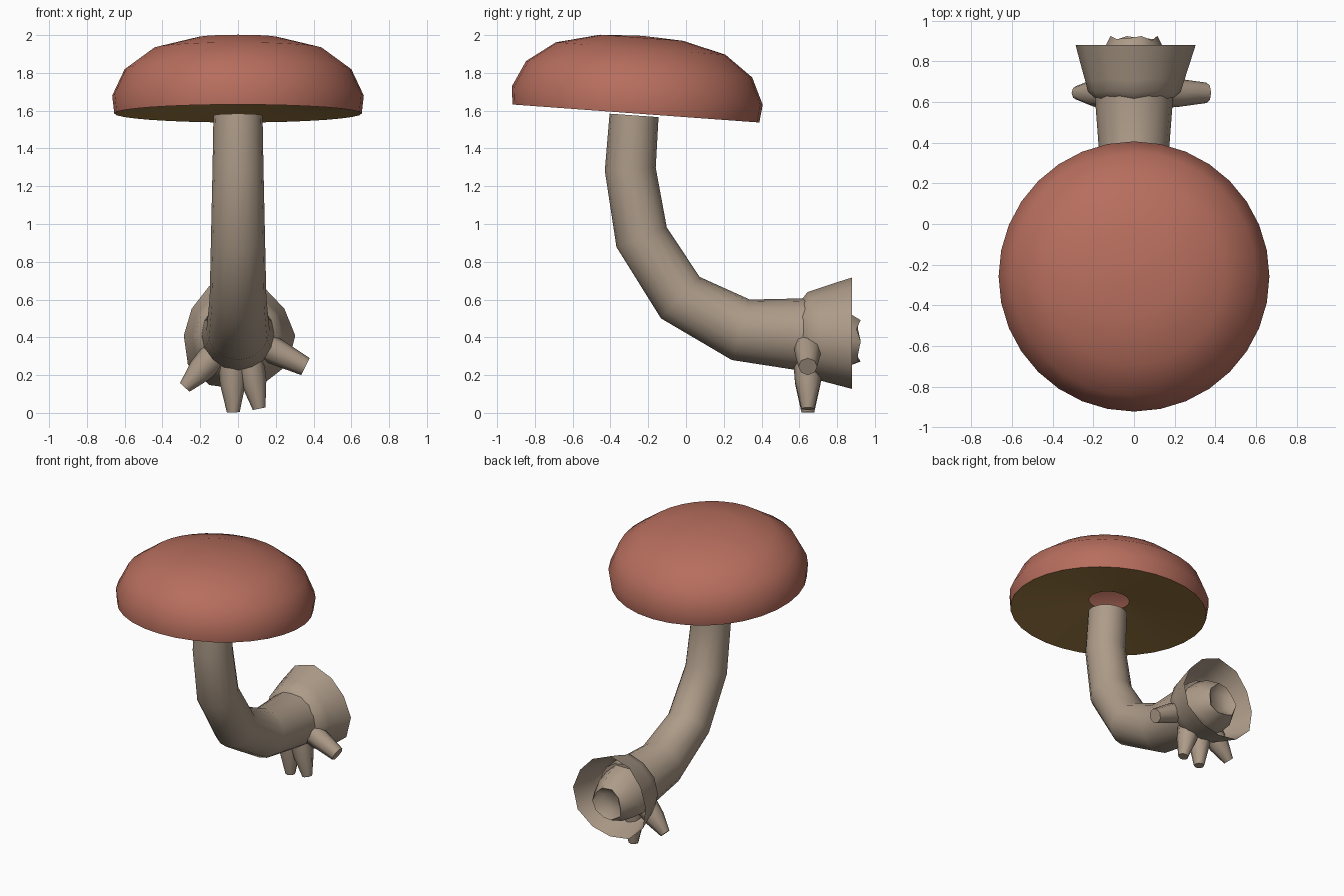
import bpy
import bmesh
from math import sin, cos, pi
from mathutils import Vector

old = bpy.data.objects.get("Cube")
if old:
    bpy.data.objects.remove(old, do_unlink=True)


def material(name, rgb):
    mat = bpy.data.materials.new(name)
    mat.use_nodes = True
    colour = (*rgb, 1)
    mat.diffuse_color = colour
    bsdf = next(n for n in mat.node_tree.nodes if n.type == 'BSDF_PRINCIPLED')
    bsdf.inputs["Base Color"].default_value = colour
    return mat


RED = material("cap red", (0.47, 0.155, 0.11))
GOLD = material("gill gold", (0.36, 0.21, 0.06))
BEIGE = material("stem beige", (0.42, 0.33, 0.25))


def loft(name, mat, rings, sides, axis=None, start=False, end=False,
         wobble=None, smooth=45):
    """Skin circles given as (centre, radius); the axis follows the path unless given."""
    bm = bmesh.new()
    centres = [Vector(c) for c, r in rings]
    loops = []
    for i, (c, r) in enumerate(rings):
        t = Vector(axis) if axis else centres[min(i + 1, len(rings) - 1)] - centres[max(i - 1, 0)]
        t.normalize()
        side = Vector((1, 0, 0)) if abs(t.x) < 0.4 else Vector((0, 1, 0))
        up = t.cross(side).normalized()
        side = up.cross(t)
        loop = []
        for k in range(sides):
            a = 2 * pi * k / sides
            rad, shift = (r, 0) if wobble is None else wobble(i, a, r)
            loop.append(bm.verts.new(centres[i] + t * shift + rad * (cos(a) * side + sin(a) * up)))
        loops.append(loop)
    for low, high in zip(loops, loops[1:]):
        for k in range(sides):
            n = (k + 1) % sides
            bm.faces.new((low[k], low[n], high[n], high[k]))
    if start:
        bm.faces.new(loops[0][::-1])
    if end:
        bm.faces.new(loops[-1])
    mesh = bpy.data.meshes.new(name)
    bm.to_mesh(mesh)
    bm.free()
    mesh.materials.append(mat)
    obj = bpy.data.objects.new(name, mesh)
    bpy.context.collection.objects.link(obj)
    bpy.ops.object.select_all(action='DESELECT')
    obj.select_set(True)
    bpy.context.view_layer.objects.active = obj
    bpy.ops.object.shade_smooth_by_angle(angle=smooth * pi / 180)
    return obj


# Tilted cap: domed shell over a shallow hollow underside with a central opening
tilt = Vector((0, 0.073, 1)).normalized()
rim = Vector((0, -0.265, 1.585))
dome = [(0.655, 0), (0.666, 0.095), (0.60, 0.235), (0.45, 0.345), (0.22, 0.402), (0.02, 0.412)]
loft("cap", RED, [(rim + tilt * h, r) for r, h in dome], 32, axis=tilt, end=True)
loft("cap_underside", GOLD, [(rim + tilt * h, r) for r, h in ((0.133, 0.08), (0.655, 0))],
     32, axis=tilt)

# Curved stem, thickening toward its base
path = [(-0.275, 1.575, 0.13), (-0.295, 1.29, 0.135), (-0.235, 0.93, 0.143),
        (-0.03, 0.61, 0.15), (0.29, 0.44, 0.167), (0.62, 0.415, 0.192), (0.72, 0.41, 0.19)]
loft("stem", BEIGE, [((0, y, z), r) for y, z, r in path], 16, start=True, end=True)

# Ragged stem end inside the cup
bulb = [(0.70, 0.19), (0.82, 0.17), (0.915, 0.115), (0.88, 0.07)]
loft("stem_end", BEIGE, [((0, y, 0.40 - 0.1 * (y - 0.7)), r) for y, r in bulb], 10,
     axis=(0, 1, 0), end=True,
     wobble=lambda i, a, r: (r * (1 + 0.05 * sin(3 * a)), 0.012 * sin(4 * a + 1) if i == 2 else 0))


# Torn cup around the base, open at the back
def ragged(i, a, r):
    return r * (1 + 0.012 * i * sin(3 * a + 0.6)), 0.006 * sin(5 * a) if i < 4 else 0


cup = [(0.62, 0.192), (0.65, 0.228), (0.71, 0.245), (0.80, 0.272), (0.88, 0.295)]
loft("cup", BEIGE, [((0, y, 0.41), r) for y, r in cup], 12, axis=(0, 1, 0), wobble=ragged)

# Stubby roots: base x, base z, tip x, tip z, tip radius
roots = {
    "root_right": (-0.13, 0.30, -0.282, 0.135, 0.034),
    "root_centre_right": (-0.03, 0.28, -0.025, 0.003, 0.034),
    "root_centre_left": (0.06, 0.28, 0.112, 0.022, 0.034),
    "root_left": (0.12, 0.365, 0.357, 0.245, 0.05),
}
for name, (bx, bz, tx, tz, tr) in roots.items():
    base, tip = Vector((bx, 0.645, bz)), Vector((tx, 0.645, tz))
    rings = [(base.lerp(tip, f), r) for f, r in ((0, 0.077), (0.45, 0.068), (1, tr))]
    loft(name, BEIGE, rings, 8, start=True, end=True, smooth=50)
